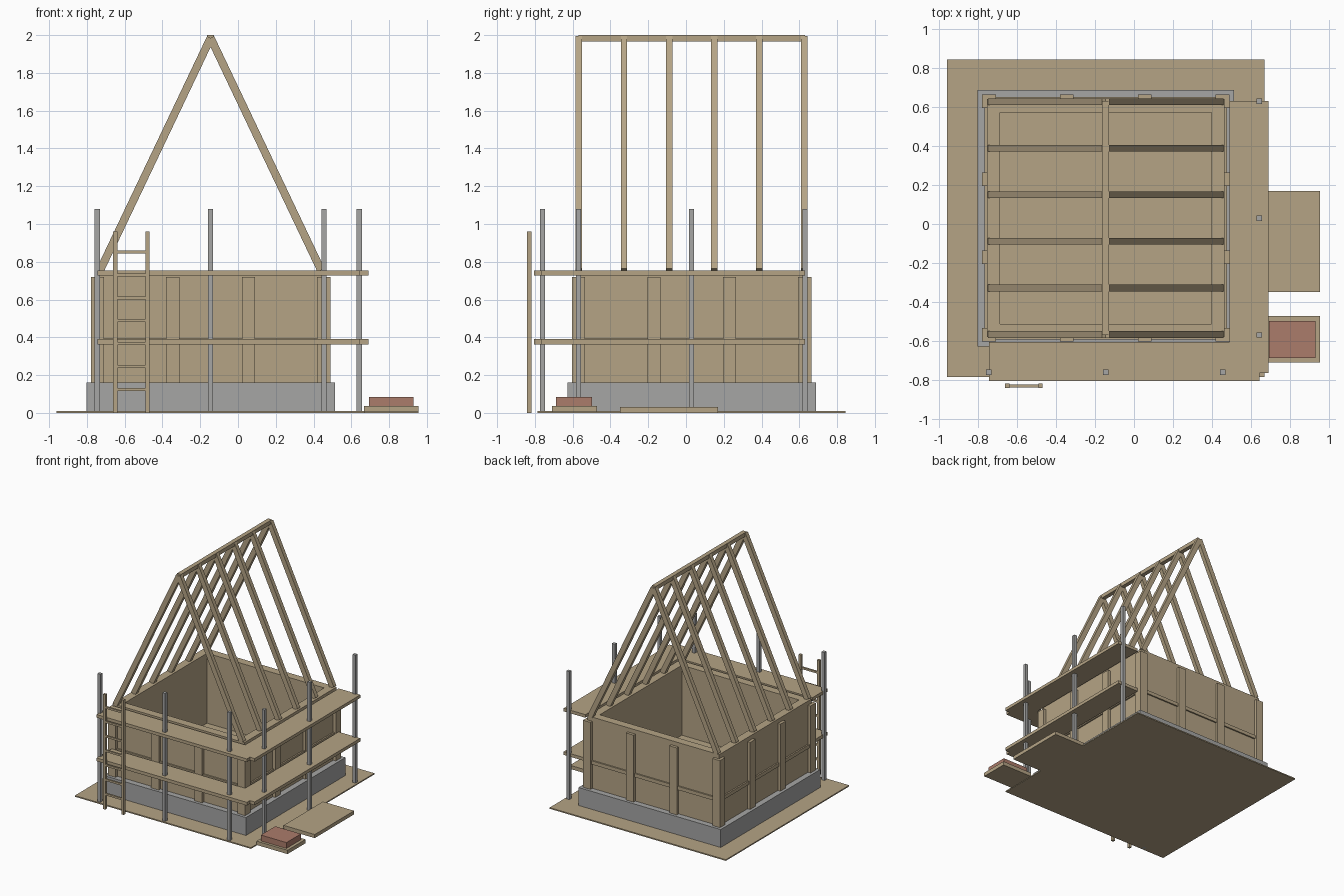
import bpy
from math import atan2, hypot
from mathutils import Vector

cube = bpy.data.objects.get("Cube")
if cube:
    bpy.data.objects.remove(cube)


def material(name, rgb):
    m = bpy.data.materials.new(name)
    m.use_nodes = True
    color = (*rgb, 1)
    m.diffuse_color = color
    m.node_tree.nodes["Principled BSDF"].inputs["Base Color"].default_value = color
    return m


TIMBER = material("tan timber", (0.46, 0.37, 0.235))
GREY = material("grey concrete and steel", (0.38, 0.38, 0.375))
BRICK = material("red brick", (0.41, 0.20, 0.145))


def box(name, x, y, z, mat=TIMBER):
    """Box from (low, high) ranges on each axis."""
    lo, hi = Vector((x[0], y[0], z[0])), Vector((x[1], y[1], z[1]))
    bpy.ops.mesh.primitive_cube_add(size=1, location=(lo + hi) / 2)
    ob = bpy.context.object
    ob.name = name
    for v in ob.data.vertices:
        v.co = Vector(a * b for a, b in zip(v.co, hi - lo))
    ob.data.materials.append(mat)
    return ob


def span(center, width):
    return (center - width / 2, center + width / 2)


CX, CY = -0.145, 0.03  # middle of the house


def ring(name, outer, inner, z, mat=TIMBER):
    """Square frame of four boxes around the middle of the house."""
    t = outer - inner
    for side, s in (("right", 1), ("left", -1)):
        box(f"{side}_{name}", span(CX + s * (outer - t / 2), t), span(CY, 2 * outer), z, mat)
    for side, s in (("back", 1), ("front", -1)):
        box(f"{side}_{name}", span(CX, 2 * inner), span(CY + s * (outer - t / 2), t), z, mat)


# Ground, foundation, floor and walls
box("ground", span(CX, 1.63), span(CY, 1.63), (0, 0.01))
ring("foundation", 0.658, 0.54, (0.002, 0.16), GREY)
box("floor", span(CX, 1.09), span(CY, 1.09), (0.01, 0.17))
ring("wall", 0.61, 0.542, (0.16, 0.755))
ring("wall_rail", 0.622, 0.60, (0.365, 0.395))

# Wall posts standing proud of the wall panels
POST, OUT = 0.07, 0.634
steps = [-0.599, -0.2, 0.2, 0.599]
for i, a in enumerate(steps):
    for j, b in enumerate(steps):
        edge_x, edge_y = abs(a) > 0.5, abs(b) > 0.5
        if edge_x or edge_y:
            box(f"wall_post_{i}_{j}", span(CX + a, POST), span(CY + b, POST), (0.16, 0.72))

# Roof: ridge beam and six pairs of rafters
box("ridge_beam", span(CX, 0.036), span(CY, 1.2), (1.967, 2.0))
run, low, high = 0.585, 0.755, 1.985
for i in range(6):
    y = CY - 0.597 + i * 0.2388
    for side, s in (("right", 1), ("left", -1)):
        length = hypot(run, high - low)
        rafter = box(f"{side}_rafter_{i}", span(CX + s * run / 2, 0.042), span(y, 0.034),
                     span((low + high) / 2, length))
        rafter.rotation_euler.y = -s * atan2(run, high - low)

# Scaffold: two L-shaped decks on steel poles
for name, z in (("lower", (0.363, 0.39)), ("upper", (0.727, 0.753))):
    box(f"{name}_front_deck", (-0.745, 0.645), (-0.805, -0.605), z)
    box(f"{name}_right_deck", (0.49, 0.69), (-0.765, 0.63), z)
for i in range(3):
    box(f"front_pole_{i}", span(-0.745 + 0.6 * i, 0.027), span(-0.76, 0.027), (0, 1.08), GREY)
    box(f"right_pole_{i}", span(0.642, 0.027), span(-0.57 + 0.6 * i, 0.027), (0, 1.08), GREY)

# Ladder
for side, x in (("left", -0.48), ("right", -0.65)):
    box(f"{side}_ladder_rail", span(x, 0.022), span(-0.83, 0.022), (0, 0.96))
for i in range(7):
    box(f"ladder_rung_{i}", (-0.645, -0.485), span(-0.83, 0.015), span(0.125 + 0.121 * i, 0.016))

# Building supplies beside the house
box("board_stack", (0.667, 0.955), (-0.35, 0.17), (0, 0.03))
box("brick_pallet", (0.668, 0.955), (-0.71, -0.472), (0.004, 0.036))
box("brick_stack", (0.693, 0.93), (-0.688, -0.497), (0.036, 0.085), BRICK)
